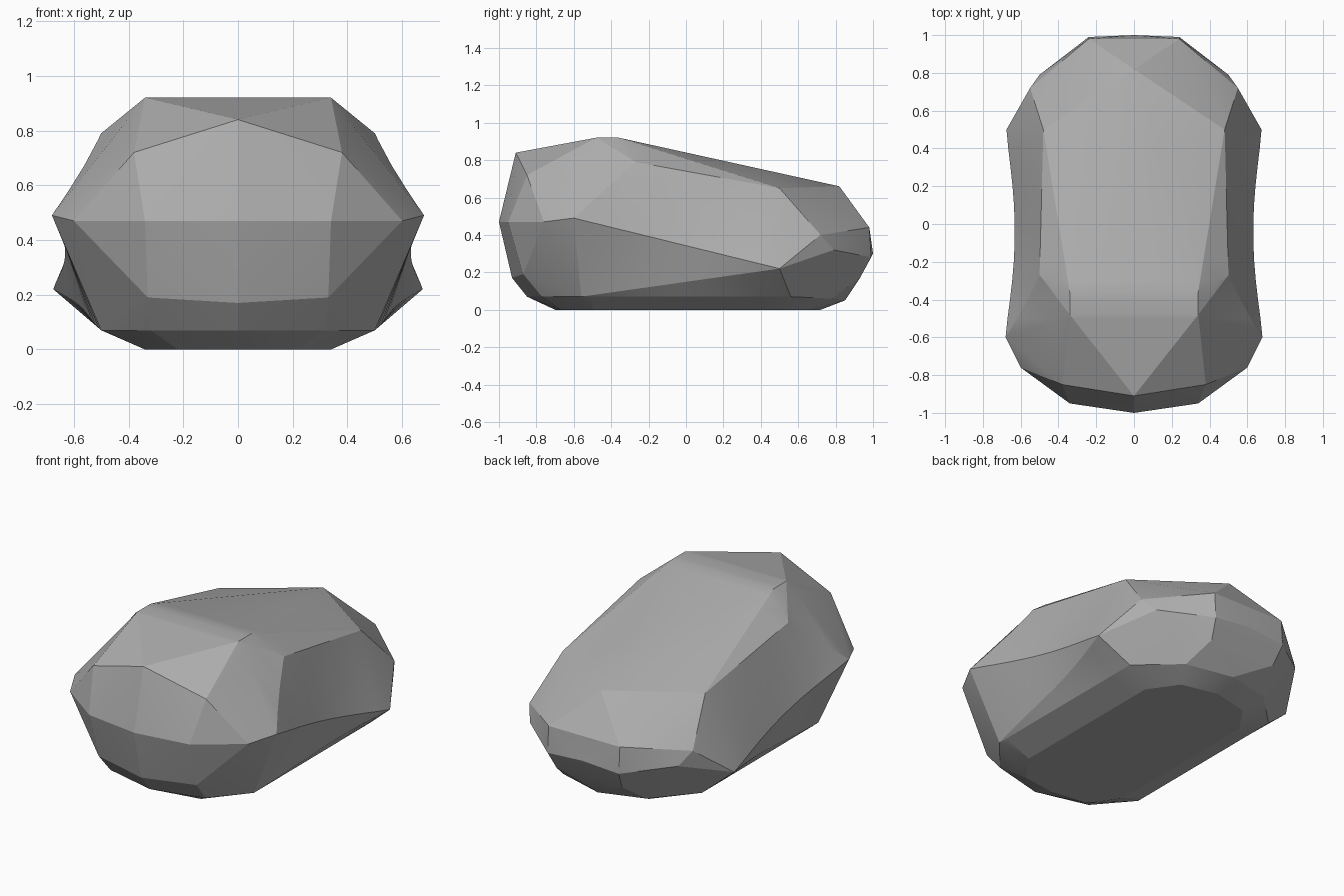
import bpy, bmesh, math
from mathutils import Vector

if "Cube" in bpy.data.objects:
    bpy.data.objects.remove(bpy.data.objects["Cube"])

# Corner points of the right half of the boulder (mirrored in x)
corners = [
    # flat base and lower chamfer
    (0.34, -0.50, 0.00), (0.34, 0.50, 0.00), (0.22, -0.67, 0.00), (0.22, 0.67, 0.00),
    (0.00, -0.70, 0.00), (0.00, 0.72, 0.00),
    (0.50, -0.56, 0.07), (0.50, 0.56, 0.07), (0.32, -0.77, 0.07), (0.28, 0.78, 0.06),
    (0.00, -0.85, 0.07), (0.00, 0.85, 0.05),
    # lower front and lower back
    (0.33, -0.87, 0.19), (0.00, -0.93, 0.17), (0.22, 0.93, 0.17),
    # widest crease, sloping down towards the back
    (0.00, -1.00, 0.47), (0.34, -0.95, 0.47), (0.60, -0.76, 0.47),
    (0.68, -0.60, 0.49), (0.675, 0.50, 0.22),
    # back
    (0.55, 0.72, 0.40), (0.50, 0.79, 0.32), (0.24, 0.98, 0.44), (0.24, 0.99, 0.28), (0.00, 1.00, 0.30),
    # upper front
    (0.00, -0.91, 0.84), (0.38, -0.85, 0.72),
    # top
    (0.34, -0.48, 0.92), (0.34, -0.36, 0.92), (0.50, -0.27, 0.79),
    (0.48, 0.50, 0.65), (0.00, 0.82, 0.66),
]

bm = bmesh.new()
for x, y, z in corners:
    for sx in ((1, -1) if x else (1,)):
        bm.verts.new((sx * x, y, z))
bmesh.ops.convex_hull(bm, input=bm.verts[:])
loose = [v for v in bm.verts if not v.link_faces]
bmesh.ops.delete(bm, geom=loose, context='VERTS')
bmesh.ops.dissolve_limit(bm, angle_limit=math.radians(2),
                         verts=bm.verts[:], edges=bm.edges[:])

# Cut across the length, then pull the flanks in to form the waist
for i in range(-5, 5):
    bmesh.ops.bisect_plane(bm, geom=bm.verts[:] + bm.edges[:] + bm.faces[:],
                           plane_co=Vector((0, i * 0.1, 0)), plane_no=Vector((0, 1, 0)))
bmesh.ops.triangulate(bm, faces=bm.faces[:])
for v in bm.verts:
    t = (v.co.y + 0.05) / 0.55
    side = max(0.0, abs(v.co.x) - 0.5) / 0.18
    if abs(t) < 1 and side:
        v.co.x -= math.copysign(0.047 * side * (1 - t * t) ** 1.4, v.co.x)
bmesh.ops.recalc_face_normals(bm, faces=bm.faces[:])

mesh = bpy.data.meshes.new("boulder")
bm.to_mesh(mesh)
bm.free()
boulder = bpy.data.objects.new("boulder", mesh)
bpy.context.collection.objects.link(boulder)

# Plain grey stone
stone = bpy.data.materials.new("grey stone")
stone.diffuse_color = (0.42, 0.42, 0.42, 1)
stone.use_nodes = True
stone.node_tree.nodes["Principled BSDF"].inputs["Base Color"].default_value = stone.diffuse_color
mesh.materials.append(stone)

bpy.context.view_layer.objects.active = boulder
boulder.select_set(True)
bpy.ops.object.shade_smooth_by_angle(angle=math.radians(14))
